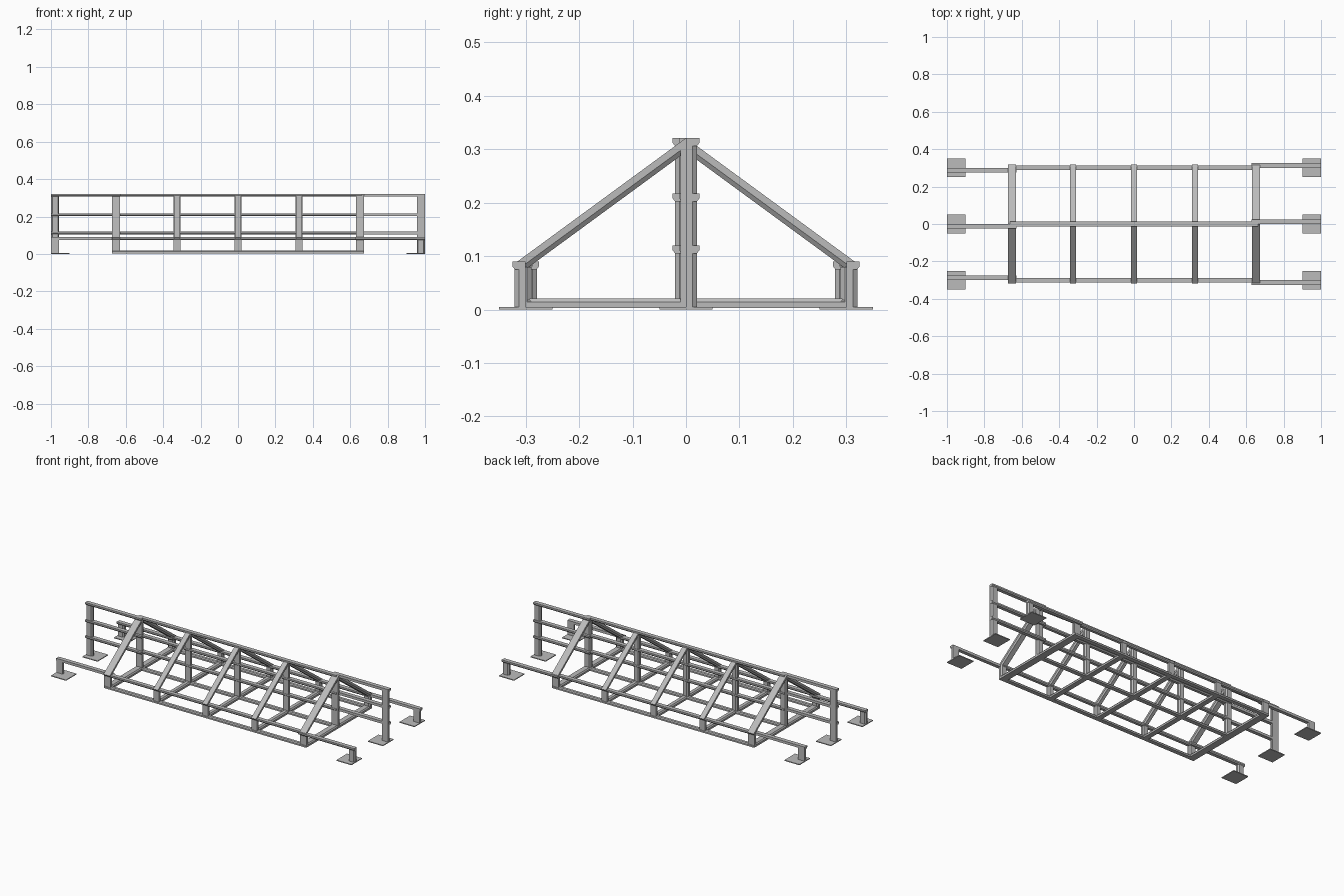
import bpy
import bmesh
from mathutils import Vector

cube = bpy.data.objects.get("Cube")
if cube:
    bpy.data.objects.remove(cube, do_unlink=True)

steel = bpy.data.materials.new("grey_steel")
steel.use_nodes = True
colour = (0.5, 0.5, 0.5, 1)
steel.diffuse_color = colour
steel.node_tree.nodes["Principled BSDF"].inputs["Base Color"].default_value = colour


def member(name, start, end, up, width, depth, left=0.3, right=0.3):
    """Straight bar; start-end is the centre of its wide face, which looks along up.
    left and right are the chamfers of the far edges, relative to depth."""
    start, end = Vector(start), Vector(end)
    along = (end - start).normalized()
    up = Vector(up).normalized()
    side = along.cross(up)
    h, lip = width / 2, depth * 0.6
    profile = [(-h, 0), (h, 0), (h, -lip if right else -depth * 0.9),
               (h - right * depth, -depth), (left * depth - h, -depth),
               (-h, -lip if left else -depth * 0.9)]
    bm = bmesh.new()
    rings = [[bm.verts.new(p + side * u + up * v) for u, v in profile]
             for p in (start, end)]
    for ring in rings:
        bm.faces.new(ring)
    n = len(profile)
    for i in range(n):
        j = (i + 1) % n
        bm.faces.new((rings[0][i], rings[0][j], rings[1][j], rings[1][i]))
    bmesh.ops.recalc_face_normals(bm, faces=bm.faces)
    mesh = bpy.data.meshes.new(name)
    bm.to_mesh(mesh)
    bm.free()
    mesh.materials.append(steel)
    bpy.context.collection.objects.link(bpy.data.objects.new(name, mesh))


def plate(name, x, y, size, height):
    bpy.ops.mesh.primitive_cube_add(size=1, location=(x, y, height / 2))
    ob = bpy.context.object
    ob.name = name
    ob.scale = (size, size, height)
    ob.data.materials.append(steel)


ROW = 0.3          # distance of the side rows from the middle
FRAME = 0.652      # position of the outermost frames
BASE = 0.003
SIDE_TOP, RIDGE = 0.09, 0.321
RAIL_W, RAIL_D, BAR = 0.025, 0.015, 0.021
UP, DOWN = (0, 0, 1), (0, 0, -1)

rows = {"front": (-ROW, [SIDE_TOP]),
        "middle": (0, [0.12, 0.217, RIDGE]),
        "back": (ROW, [SIDE_TOP])}

# Long rails, bottom rails and the offset end bays of each row
for row, (y, levels) in rows.items():
    member(row + "_bottom_rail", (-FRAME - 0.02, y, BASE), (FRAME + 0.02, y, BASE),
           DOWN, RAIL_W, RAIL_D)
    for z in levels:
        member(row + "_rail", (-FRAME - 0.01, y, z), (FRAME + 0.01, y, z),
               UP, RAIL_W, RAIL_D)
    for sx in (-1, 1):
        out = -sx if row == "front" else sx
        yc = y + out * RAIL_W / 2
        for z in levels:
            member(row + "_end_rail", (sx * 0.628, yc, z), (sx, yc, z), UP, RAIL_W, RAIL_D,
                   left=0.3 if out * sx > 0 else 0, right=0.3 if out * sx < 0 else 0)
        member(row + "_end_post", (sx * 0.978, y, BASE), (sx * 0.978, y, levels[-1] - 0.005),
               (0, -out, 0), 0.042, BAR)
        plate(row + "_foot_plate", sx * 0.95, y, 0.1, 0.005)

# Five cross frames: posts, floor beam and two rafters
for i in range(-2, 3):
    x = i * FRAME / 2
    wide = abs(i) == 2
    rafter_w = 0.042 if wide else 0.031
    post_w = 0.042 if wide else 0.037
    member("middle_post", (x, -BAR / 2, BASE), (x, -BAR / 2, RIDGE - 0.01),
           (0, -1, 0), post_w, BAR)
    member("floor_beam", (x, -ROW, BASE), (x, ROW, BASE), DOWN, rafter_w, 0.018)
    for s in (-1, 1):
        y = s * (ROW + BAR / 2)
        member("side_post", (x, y, BASE), (x, y, SIDE_TOP - 0.01), (0, s, 0), post_w, BAR)
        low, high = Vector((x, s * 0.318, 0.088)), Vector((x, 0, RIDGE))
        slope = high - low
        member("rafter", low, high, (0, -s * slope.z * -1, abs(slope.y)), rafter_w, BAR)
